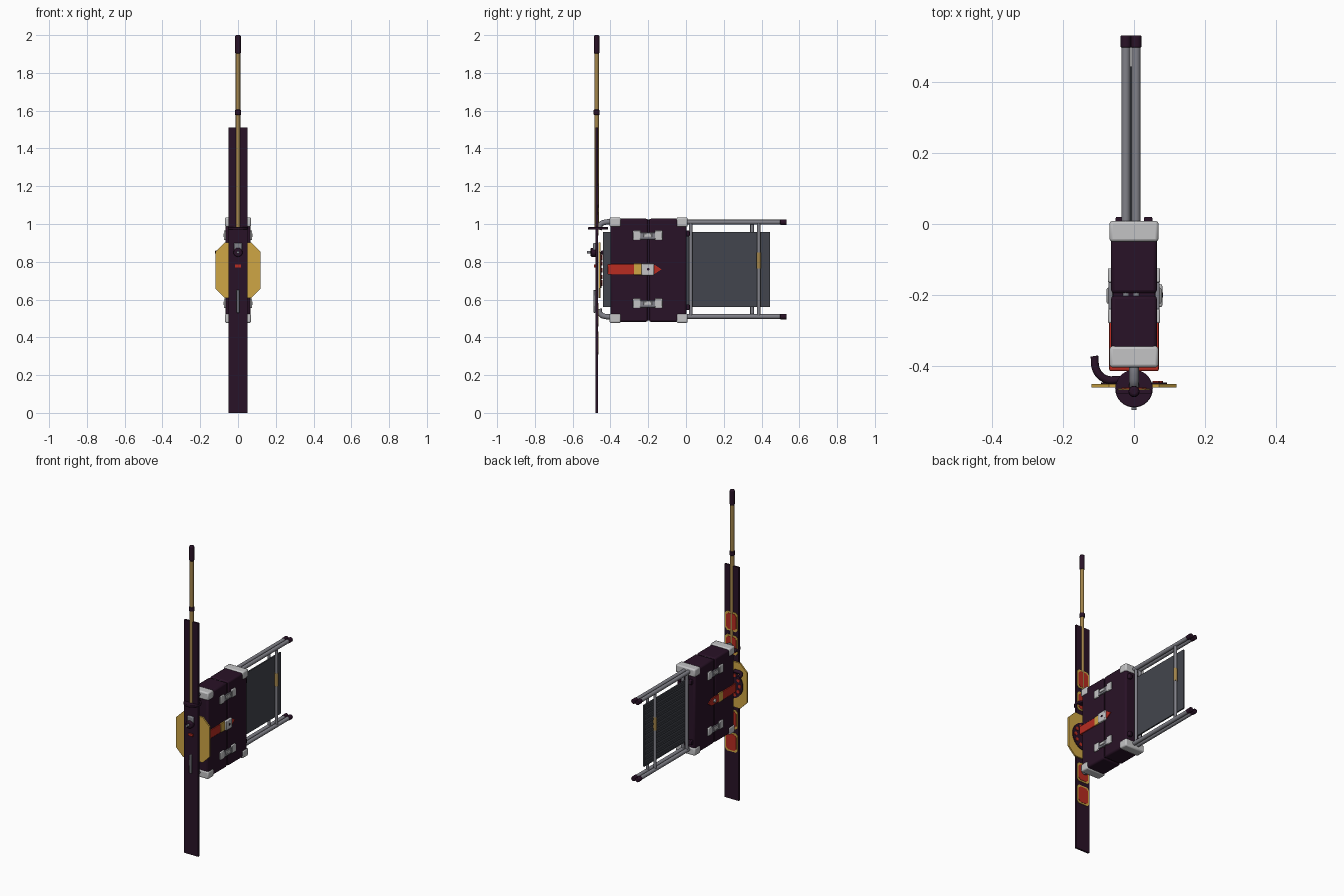
import bpy, bmesh, math
from mathutils import Vector

if "Cube" in bpy.data.objects:
    bpy.data.objects.remove(bpy.data.objects["Cube"])


def material(name, rgb):
    m = bpy.data.materials.new(name)
    m.use_nodes = True
    m.diffuse_color = (*rgb, 1)
    m.node_tree.nodes["Principled BSDF"].inputs["Base Color"].default_value = (*rgb, 1)
    return m


DARK = material("dark plum", (0.022, 0.006, 0.02))
GOLD = material("gold", (0.62, 0.38, 0.06))
BRASS = material("dull brass", (0.36, 0.23, 0.07))
RED = material("red", (0.48, 0.025, 0.015))
PALE = material("pale metal", (0.55, 0.55, 0.56))
STEEL = material("steel", (0.22, 0.22, 0.25))
SLATE = material("slate", (0.055, 0.06, 0.075))


def finish(name, bm, mat, bevel=0, smooth=True):
    bmesh.ops.recalc_face_normals(bm, faces=bm.faces)
    mesh = bpy.data.meshes.new(name)
    bm.to_mesh(mesh)
    bm.free()
    ob = bpy.data.objects.new(name, mesh)
    bpy.context.collection.objects.link(ob)
    mesh.materials.append(mat)
    if bevel:
        mod = ob.modifiers.new("Bevel", "BEVEL")
        mod.width, mod.segments = bevel, 2
    if smooth:
        bpy.ops.object.select_all(action="DESELECT")
        ob.select_set(True)
        bpy.context.view_layer.objects.active = ob
        bpy.ops.object.shade_smooth_by_angle(angle=math.radians(35))
    return ob


def box(name, lo, hi, mat, bevel=0):
    bm = bmesh.new()
    bmesh.ops.create_cube(bm, size=1)
    lo, hi = Vector(lo), Vector(hi)
    for v in bm.verts:
        v.co = (lo + hi) / 2 + v.co * (hi - lo)
    return finish(name, bm, mat, bevel, bool(bevel))


def rod(name, a, b, r, mat, bevel=0, sides=20):
    bm = bmesh.new()
    a, b = Vector(a), Vector(b)
    d = b - a
    bmesh.ops.create_cone(bm, cap_ends=True, segments=sides, radius1=r, radius2=r, depth=d.length)
    turn = d.to_track_quat("Z", "Y")
    for v in bm.verts:
        v.co = turn @ v.co + (a + b) / 2
    return finish(name, bm, mat, bevel)


def plate(name, outline, y0, y1, mat):
    """Extrude an x,z outline from y0 to y1."""
    bm = bmesh.new()
    face = bm.faces.new([bm.verts.new((x, y0, z)) for x, z in outline])
    new = bmesh.ops.extrude_face_region(bm, geom=[face])["geom"]
    bmesh.ops.translate(bm, vec=(0, y1 - y0, 0), verts=[g for g in new if isinstance(g, bmesh.types.BMVert)])
    return finish(name, bm, mat, smooth=False)


def chamfered(cz, w, h, c):
    return [(sx * (w - (c if k else 0)), cz + sz * (h - (0 if k else c)))
            for sx, sz, order in ((1, 1, (0, 1)), (-1, 1, (1, 0)), (-1, -1, (0, 1)), (1, -1, (1, 0)))
            for k in order]


def tube(name, points, r, mat):
    cu = bpy.data.curves.new(name, "CURVE")
    cu.dimensions = "3D"
    cu.bevel_depth, cu.bevel_resolution, cu.use_fill_caps = r, 4, True
    sp = cu.splines.new("BEZIER")
    sp.bezier_points.add(len(points) - 1)
    for p, co in zip(sp.bezier_points, points):
        p.co = co
        p.handle_left_type = p.handle_right_type = "AUTO"
    cu.materials.append(mat)
    ob = bpy.data.objects.new(name, cu)
    bpy.context.collection.objects.link(ob)
    return ob


# Long flat banner with the pole running through it
FY = -0.473
box("banner", (-0.05, FY - 0.006, 0), (0.05, FY + 0.006, 1.51), DARK)
rod("pole", (0, FY, 0.97), (0, FY, 1.91), 0.012, BRASS)
rod("pole_cap", (0, FY, 1.9), (0, FY, 2), 0.015, DARK, 0.007)
rod("pole_collar", (0, FY, 1.577), (0, FY, 1.605), 0.016, DARK, 0.003)
rod("round_guard", (0, -0.465, 0.97), (0, -0.465, 0.984), 0.053, DARK, 0.003, 32)

# Framed panels on the back of the banner
for i, z in enumerate((0.37, 0.52, 1.0, 1.15)):
    plate(f"panel_frame_{i}", chamfered(z, 0.045, 0.062, 0.014), FY + 0.006, FY + 0.009, GOLD)
    plate(f"panel_red_{i}", chamfered(z, 0.036, 0.052, 0.014), FY + 0.009, FY + 0.011, RED)

# Eight-sided plate with a decorated dial on its back
plate("octagon_plate", chamfered(0.755, 0.12, 0.147, 0.05), -0.462, -0.452, GOLD)
rod("dial", (0, -0.453, 0.755), (0, -0.447, 0.755), 0.093, DARK, sides=40)
for i in range(12):
    a = i * math.tau / 12
    x, z = 0.072 * math.cos(a), 0.755 + 0.072 * math.sin(a)
    rod(f"dial_stud_{i}", (x, -0.448, z), (x, -0.443, z), 0.011, RED, sides=10)

# Fittings on the front of the banner
rod("front_knob", (0, -0.475, 0.85), (0, -0.505, 0.85), 0.024, DARK, 0.006)
rod("knob_stem", (0, -0.5, 0.85), (0, -0.525, 0.85), 0.007, STEEL)
box("knob_bracket", (-0.022, -0.492, 0.86), (0.022, -0.476, 0.9), STEEL, 0.006)
box("red_tab", (-0.016, -0.486, 0.77), (0.016, -0.478, 0.785), RED)
box("front_bar", (-0.008, -0.49, 0.53), (0.008, -0.478, 0.65), STEEL, 0.003)
tube("side_hook", [(-0.112, -0.373, 0.85), (-0.105, -0.415, 0.85), (-0.08, -0.438, 0.85), (-0.04, -0.44, 0.85)], 0.011, DARK)

# Case in two halves
for name, y0, y1 in (("front", -0.4, -0.202), ("rear", -0.196, 0.003)):
    box(f"case_{name}_half", (-0.065, y0, 0.482), (0.065, y1, 1.028), DARK, 0.01)
box("case_seam", (-0.06, -0.21, 0.49), (0.06, -0.19, 1.02), DARK)

# Metal guards across the four case edges, and small rear feet
for end, y0, y1 in (("front", -0.405, -0.345), ("rear", -0.05, 0.009)):
    for level, z0, z1 in (("lower", 0.476, 0.525), ("upper", 0.985, 1.035)):
        box(f"{end}_{level}_guard", (-0.069, y0, z0), (0.069, y1, z1), PALE, 0.008)
for sx in (-1, 1):
    for z in (0.56, 0.95):
        box("case_foot", (sx * 0.04 - 0.012, 0, z - 0.015), (sx * 0.04 + 0.012, 0.02, z + 0.015), DARK, 0.004)


def side_box(name, sx, x0, x1, y0, y1, z0, z1, mat, bevel=0):
    xs = sorted((sx * x0, sx * x1))
    return box(name, (xs[0], y0, z0), (xs[1], y1, z1), mat, bevel)


# Latches and belt on both sides
for sx, side in ((1, "left"), (-1, "right")):
    for i, z in enumerate((0.58, 0.94)):
        for y0, y1 in ((-0.28, -0.24), (-0.165, -0.125)):
            side_box(f"{side}_latch_end_{i}", sx, 0.06, 0.074, y0, y1, z - 0.026, z + 0.026, PALE, 0.004)
        side_box(f"{side}_latch_bar_{i}", sx, 0.06, 0.072, -0.25, -0.155, z - 0.022, z + 0.015, STEEL, 0.003)
        side_box(f"{side}_latch_catch_{i}", sx, 0.06, 0.077, -0.225, -0.18, z - 0.01, z + 0.01, PALE, 0.003)
    side_box(f"{side}_belt", sx, 0.06, 0.07, -0.412, -0.27, 0.732, 0.788, RED, 0.003)
    side_box(f"{side}_belt_band", sx, 0.06, 0.072, -0.277, -0.235, 0.73, 0.79, GOLD, 0.003)
    # Pointed belt tip
    bm = bmesh.new()
    outline = [(-0.24, 0.736), (-0.165, 0.736), (-0.13, 0.76), (-0.165, 0.784), (-0.24, 0.784)]
    f = bm.faces.new([bm.verts.new((sx * 0.062, y, z)) for y, z in outline])
    g = bmesh.ops.extrude_face_region(bm, geom=[f])["geom"]
    bmesh.ops.translate(bm, vec=(sx * 0.008, 0, 0), verts=[v for v in g if isinstance(v, bmesh.types.BMVert)])
    finish(f"{side}_belt_tip", bm, RED, smooth=False)
box("belt_front", (-0.07, -0.415, 0.732), (0.07, -0.4, 0.788), RED, 0.004)
box("belt_buckle", (0.064, -0.235, 0.728), (0.08, -0.17, 0.792), PALE, 0.005)
rod("buckle_pin", (0.079, -0.2, 0.76), (0.082, -0.2, 0.76), 0.007, DARK)
rod("belt_stud", (-0.066, -0.192, 0.76), (-0.077, -0.192, 0.76), 0.012, PALE, 0.003)

# Two flat tube frames side by side, with crossbars and dark end caps
for name, x, bar_y in (("left", 0.006, 0.385), ("right", -0.023, 0.35)):
    for z in (0.51, 1.01):
        rod(f"{name}_rail", (x, -0.39, z), (x, 0.51, z), 0.0125, STEEL)
        rod(f"{name}_rail_cap", (x, 0.498, z), (x, 0.533, z), 0.0148, DARK, 0.003)
    rod(f"{name}_crossbar", (x, bar_y, 0.51), (x, bar_y, 1.01), 0.01, STEEL)
    rod(f"{name}_crossbar_grip", (x, bar_y, 0.765), (x, bar_y, 0.85), 0.0118, BRASS)
    rod(f"{name}_inner_crossbar", (x, 0.025, 0.51), (x, 0.025, 1.01), 0.01, STEEL)

# Bent tube ends joining the frame to the banner
for z, s in ((1.01, -1), (0.51, 1)):
    tube("bent_rail_end", [(0, -0.38, z), (0, -0.425, z), (0, -0.452, z + s * 0.012), (0, -0.46, z + s * 0.04)], 0.014, STEEL)

# Thin sheet between the frames, ribbed on one side
box("sheet", (-0.013, -0.44, 0.56), (-0.004, 0.445, 0.957), SLATE)
for i in range(12):
    z = 0.578 + i * 0.0325
    box(f"sheet_rib_{i}", (-0.018, 0.005, z - 0.007), (-0.012, 0.44, z + 0.007), SLATE)
